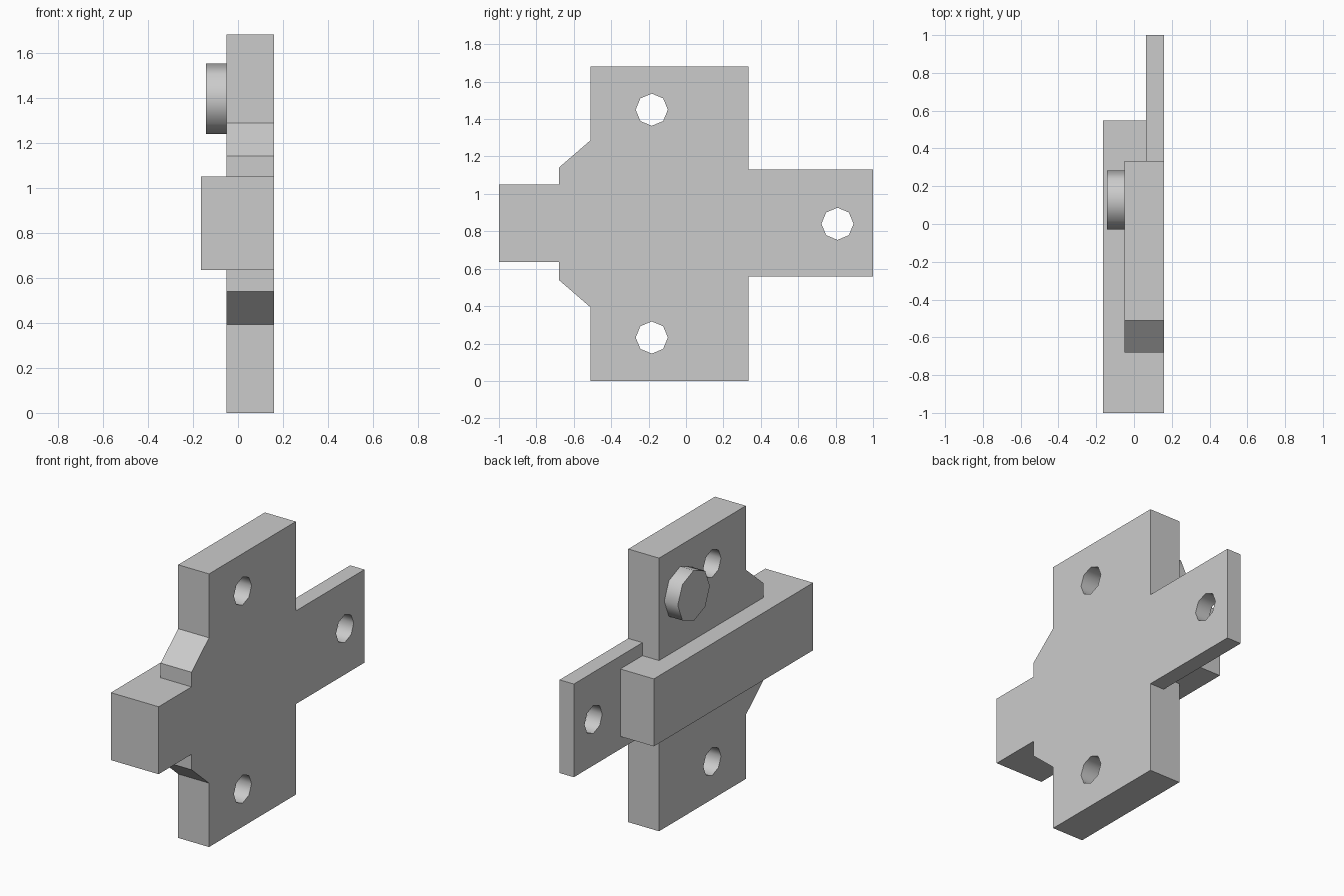
import bpy, bmesh, math

if "Cube" in bpy.data.objects:
    bpy.data.objects.remove(bpy.data.objects["Cube"])


def prism(name, outline, x0, x1, smooth_sides=False):
    """Extrude a (y, z) outline from x0 to x1."""
    bm = bmesh.new()
    near = [bm.verts.new((x0, y, z)) for y, z in outline]
    far = [bm.verts.new((x1, y, z)) for y, z in outline]
    bm.faces.new(near)
    bm.faces.new(far[::-1])
    n = len(outline)
    for i in range(n):
        j = (i + 1) % n
        side = bm.faces.new((near[i], near[j], far[j], far[i]))
        side.smooth = smooth_sides
    bmesh.ops.recalc_face_normals(bm, faces=bm.faces)
    mesh = bpy.data.meshes.new(name)
    bm.to_mesh(mesh)
    bm.free()
    obj = bpy.data.objects.new(name, mesh)
    bpy.context.collection.objects.link(obj)
    return obj


def rect(y0, y1, z0, z1):
    return [(y0, z0), (y1, z0), (y1, z1), (y0, z1)]


def octagon(y, z, r):
    return [(y + r * math.cos(k * math.pi / 4), z + r * math.sin(k * math.pi / 4))
            for k in range(8)]


def combine(target, other, operation):
    """Apply a boolean and remove the helper."""
    mod = target.modifiers.new(operation.lower(), 'BOOLEAN')
    mod.object, mod.operation, mod.solver = other, operation, 'EXACT'
    bpy.context.view_layer.objects.active = target
    bpy.ops.object.modifier_apply(modifier=mod.name)
    bpy.data.objects.remove(other)


MID_Z, BACK_X, FACE_X = 0.84, -0.05, 0.16

# Upright plate with chamfered shoulders, mirrored about mid height
lower = [(-0.68, 0.54), (-0.51, 0.393), (-0.51, 0.0), (0.333, 0.0)]
upper = [(y, 2 * MID_Z - z) for y, z in reversed(lower)]
plate = prism("latch_plate", lower + upper, BACK_X, FACE_X)

# Thick sliding bar and thin mounting tab, flush with the plate face
combine(plate, prism("bar", rect(-1.0, 0.548, 0.635, 1.05), -0.165, FACE_X), 'UNION')
combine(plate, prism("tab", rect(0.25, 1.0, 0.557, 1.13), 0.063, FACE_X), 'UNION')

# Screw holes
for y, z in [(-0.183, 1.45), (-0.183, 0.232), (0.81, MID_Z)]:
    combine(plate, prism("hole_cutter", octagon(y, z, 0.086), -0.5, 0.5, True), 'DIFFERENCE')

# Round button on the back of the plate
prism("button", octagon(0.127, 1.395, 0.156), -0.142, BACK_X, True)
